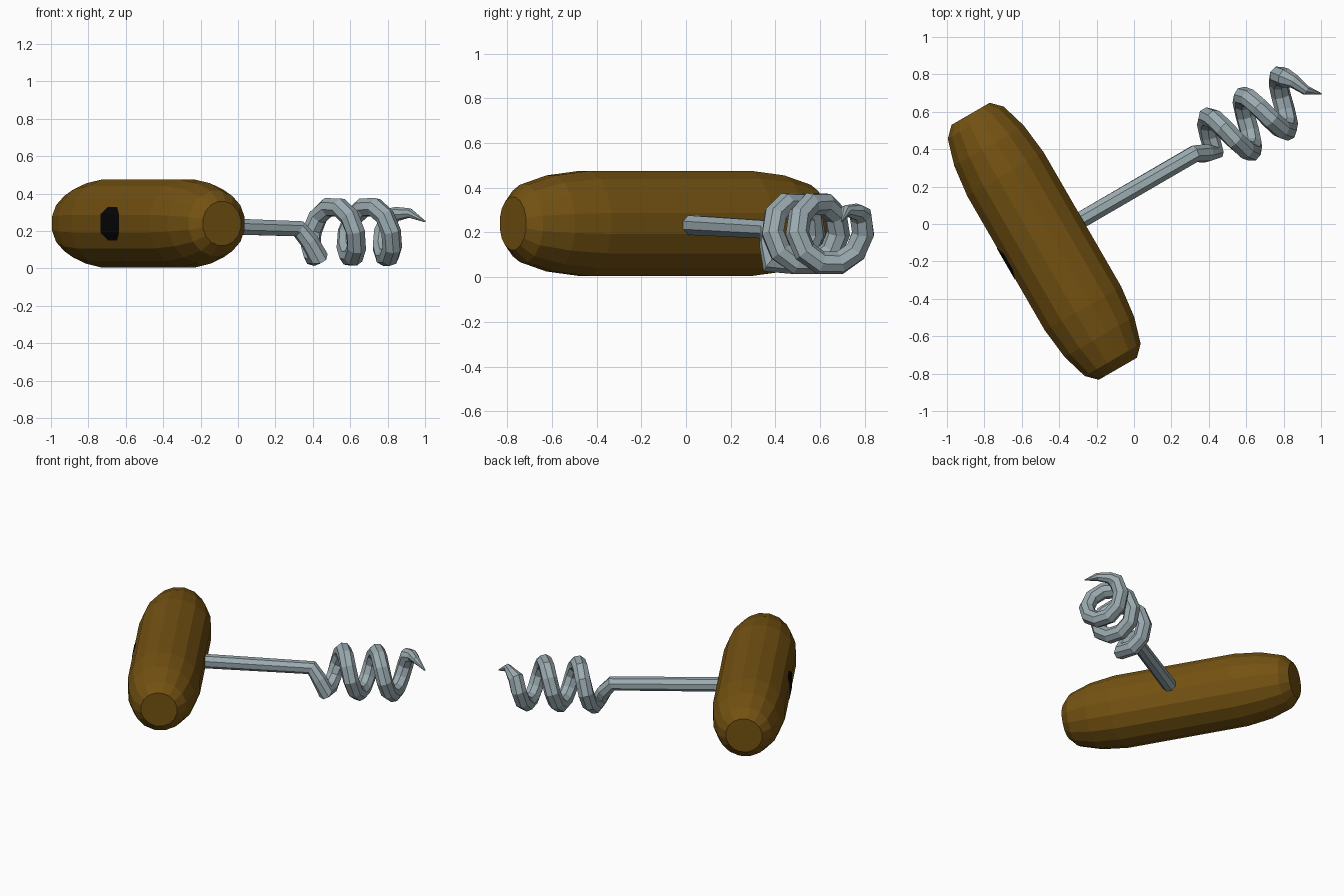
import bpy, bmesh, math
from mathutils import Matrix, Vector

if "Cube" in bpy.data.objects:
    bpy.data.objects.remove(bpy.data.objects["Cube"])

# Local frame: x along the screw, y along the handle; turned 30 degrees in plan
PLACE = Matrix.Translation((-0.48, -0.0925, 0)) @ Matrix.Rotation(math.radians(30), 4, 'Z')


def material(name, rgb):
    m = bpy.data.materials.new(name)
    m.diffuse_color = (*rgb, 1)
    m.use_nodes = True
    m.node_tree.nodes["Principled BSDF"].inputs["Base Color"].default_value = m.diffuse_color
    return m


wood = material("brown_wood", (0.175, 0.085, 0.006))
steel = material("grey_steel", (0.33, 0.41, 0.44))
black = material("black", (0.002, 0.002, 0.002))


def finish(name, bm, mat, recalc=True):
    if recalc:
        bmesh.ops.recalc_face_normals(bm, faces=bm.faces)
    bm.transform(PLACE)
    mesh = bpy.data.meshes.new(name)
    bm.to_mesh(mesh)
    bm.free()
    mesh.materials.append(mat)
    ob = bpy.data.objects.new(name, mesh)
    bpy.context.collection.objects.link(ob)
    return ob


def skin(bm, rings):
    """Join rings of points into a closed tube."""
    vs = [[bm.verts.new(p) for p in r] for r in rings]
    n = len(vs[0])
    for a, b in zip(vs, vs[1:]):
        for i in range(n):
            j = (i + 1) % n
            bm.faces.new((a[i], a[j], b[j], b[i]))
    bm.faces.new(vs[0])
    bm.faces.new(vs[-1])


# Handle: 16-sided turned barrel with flat ends
ZC, SIDES = 0.24, 16
half = [(0.415, 0.240), (0.59, 0.219), (0.732, 0.176), (0.787, 0.12)]
profile = [(-u, r) for u, r in reversed(half)] + half
rings = []
for u, r in profile:
    angles = [2 * math.pi * (i + 0.5) / SIDES for i in range(SIDES)]
    rings.append([(r * math.cos(a), u, ZC + r * math.sin(a)) for a in angles])
bm = bmesh.new()
skin(bm, rings)
finish("handle", bm, wood)

# Hole mark: thin octagonal plate folded over three facets at the handle's back
R = 0.243
p1 = Vector((-math.cos(math.pi / 16), math.sin(math.pi / 16))) * R
p2 = Vector((-math.cos(3 * math.pi / 16), math.sin(3 * math.pi / 16))) * R
q = p1.lerp(p2, 0.48)
rows = [(q.x, -q.y, 0.05), (p1.x, -p1.y, 0.1), (p1.x, p1.y, 0.1), (q.x, q.y, 0.05)]
bm = bmesh.new()
pairs = [[bm.verts.new((x, s * w, ZC + z)) for s in (1, -1)] for x, z, w in rows]
for a, b in zip(pairs, pairs[1:]):
    bm.faces.new((a[0], a[1], b[1], b[0]))
bm.normal_update()
if bm.faces[:][1].normal.x > 0:
    bmesh.ops.reverse_faces(bm, faces=bm.faces[:])
finish("hole_mark", bm, black, recalc=False)

# Screw path: straight shaft, kink, helix, tapering tip (x, y, z, radius)
HR, HZ, TUBE = 0.138, 0.195, 0.053
path = [(0.1, 0, 0.236, 0.048), (0.93, 0.003, 0.212, 0.048), (0.985, -0.025, 0.14, 0.05)]
STEPS, START, END = 10, -108, 756
for k in range(int((END - START) / 36) + 1):
    d = START + 36 * k
    a = math.radians(d)
    path.append((1.09 + 0.22 * d / 360, HR * math.cos(a), HZ + HR * math.sin(a), TUBE))
path += [(1.583, 0.075, 0.292, 0.038), (1.615, 0.0, 0.296, 0.026), (1.677, -0.058, 0.25, 0.004)]

# Sweep an 8-sided section along the path with a carried frame
pts = [Vector(p[:3]) for p in path]
side = Vector((0, 0, 1))
rings = []
for i, p in enumerate(pts):
    before = (p - pts[i - 1]).normalized() if i else None
    after = (pts[i + 1] - p).normalized() if i + 1 < len(pts) else None
    tan = ((before or after) + (after or before)).normalized()
    side = (side - tan * side.dot(tan)).normalized()
    other = tan.cross(side)
    r = path[i][3]
    rings.append([p + r * (side * math.cos(a) + other * math.sin(a))
                  for a in (2 * math.pi * (j + 0.5) / 8 for j in range(8))])
bm = bmesh.new()
skin(bm, rings)
finish("corkscrew", bm, steel)
